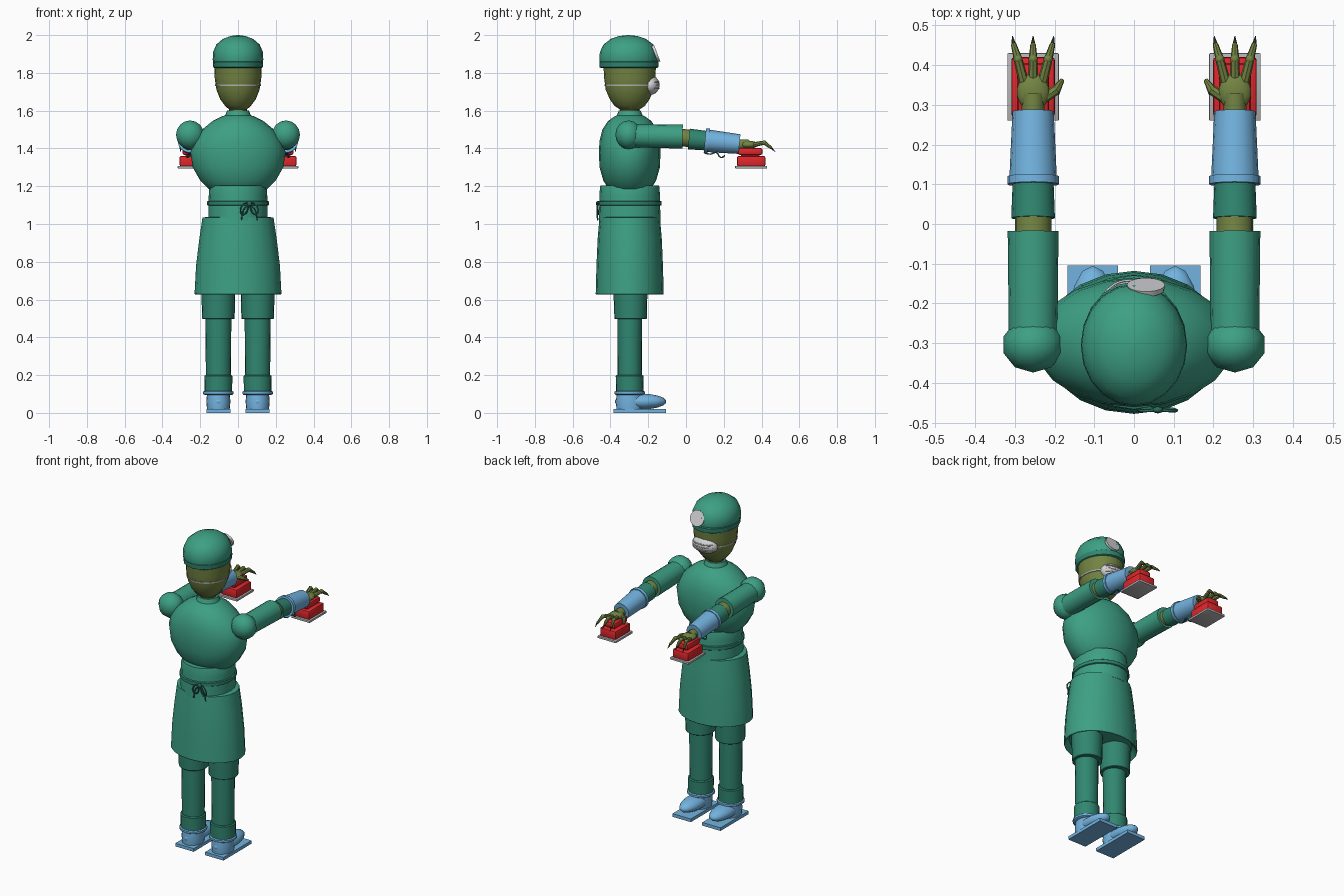
import bpy, bmesh, math
from mathutils import Vector, Matrix

if "Cube" in bpy.data.objects:
    bpy.data.objects.remove(bpy.data.objects["Cube"])


def mat(name, r, g, b):
    m = bpy.data.materials.new(name)
    m.diffuse_color = (r, g, b, 1)
    m.use_nodes = True
    m.node_tree.nodes["Principled BSDF"].inputs["Base Color"].default_value = m.diffuse_color
    return m


GOWN = mat("gown_green", 0.047, 0.35, 0.23)
SCRUB = mat("scrub_dark_green", 0.03, 0.24, 0.165)
TIE = mat("tie_deep_green", 0.02, 0.15, 0.105)
SKIN = mat("olive_skin", 0.17, 0.23, 0.055)
BLUE = mat("glove_blue", 0.17, 0.45, 0.74)
RED = mat("paddle_red", 0.75, 0.02, 0.025)
WHITE = mat("mask_white", 0.66, 0.66, 0.68)
STEEL = mat("steel_grey", 0.46, 0.46, 0.47)
CLAW = mat("claw_dark", 0.035, 0.04, 0.025)


def finish(name, bm, m, smooth=40):
    bmesh.ops.recalc_face_normals(bm, faces=bm.faces)
    me = bpy.data.meshes.new(name)
    bm.to_mesh(me)
    bm.free()
    me.materials.append(m)
    ob = bpy.data.objects.new(name, me)
    bpy.context.collection.objects.link(ob)
    if smooth:
        bpy.context.view_layer.objects.active = ob
        ob.select_set(True)
        bpy.ops.object.shade_smooth_by_angle(angle=math.radians(smooth))
        ob.select_set(False)
    return ob


def loft(name, rings, m, cx=0.0, n=20, xf=None):
    """Stack of elliptical rings (z, rx, ry, cy), capped at both ends."""
    bm = bmesh.new()
    loops = []
    for z, rx, ry, cy in rings:
        loops.append([bm.verts.new((cx + rx * math.cos(2 * math.pi * i / n),
                                    cy + ry * math.sin(2 * math.pi * i / n), z)) for i in range(n)])
    for a, b in zip(loops, loops[1:]):
        for i in range(n):
            bm.faces.new((a[i], a[(i + 1) % n], b[(i + 1) % n], b[i]))
    bm.faces.new(loops[0][::-1])
    bm.faces.new(loops[-1])
    if xf:
        bm.transform(xf)
    return finish(name, bm, m)


def tube(name, p0, p1, r0, r1, m, n=16):
    p0, p1 = Vector(p0), Vector(p1)
    d = p1 - p0
    xf = Matrix.Translation(p0) @ d.to_track_quat('Z', 'Y').to_matrix().to_4x4()
    return loft(name, [(0, r0, r0, 0), (d.length, r1, r1, 0)], m, n=n, xf=xf)


def ball(name, c, r, m, u=14, v=9):
    bm = bmesh.new()
    bmesh.ops.create_uvsphere(bm, u_segments=u, v_segments=v, radius=1)
    bm.transform(Matrix.Translation(c) @ Matrix.Diagonal((*r, 1)))
    return finish(name, bm, m, 60)


def box(name, lo, hi, m, bevel=0.0):
    lo, hi = Vector(lo), Vector(hi)
    bm = bmesh.new()
    bmesh.ops.create_cube(bm, size=1)
    bm.transform(Matrix.Translation((lo + hi) / 2) @ Matrix.Diagonal((*(hi - lo), 1)))
    if bevel:
        bmesh.ops.bevel(bm, geom=bm.edges[:], offset=bevel, segments=2, affect='EDGES', profile=0.5)
    return finish(name, bm, m, 30)


def cord(name, pts, r, m):
    cu = bpy.data.curves.new(name, 'CURVE')
    cu.dimensions = '3D'
    cu.bevel_depth = r
    cu.bevel_resolution = 1
    cu.resolution_u = 4
    sp = cu.splines.new('BEZIER')
    sp.bezier_points.add(len(pts) - 1)
    for bp, p in zip(sp.bezier_points, pts):
        bp.co = p
        bp.handle_left_type = bp.handle_right_type = 'AUTO'
    cu.materials.append(m)
    ob = bpy.data.objects.new(name, cu)
    bpy.context.collection.objects.link(ob)


Y = -0.298  # body axis

# Torso, waist and skirt of the gown
loft("gown_torso", [(1.16, .12, .08, Y), (1.19, .16, .115, Y), (1.23, .2, .14, Y), (1.30, .24, .16, Y),
                    (1.38, .252, .163, Y), (1.44, .235, .16, Y), (1.50, .19, .145, Y), (1.545, .135, .115, Y),
                    (1.57, .085, .08, Y), (1.575, .068, .068, Y), (1.60, .058, .058, Y)], GOWN)
loft("gown_waist", [(1.015, .157, .164, Y), (1.06, .157, .162, Y), (1.15, .155, .16, Y),
                    (1.19, .152, .158, Y), (1.205, .145, .155, Y)], GOWN)
loft("waist_band", [(1.097, .159, .165, Y), (1.1, .163, .169, Y), (1.12, .163, .169, Y),
                    (1.123, .159, .165, Y)], SCRUB)
loft("gown_skirt", [(0.66, .20, .15, Y), (0.627, .226, .177, Y), (0.63, .23, .18, Y), (0.78, .222, .176, Y),
                    (0.92, .205, .17, Y), (1.035, .188, .16, Y), (1.037, .15, .14, Y)], GOWN)

# Bow of the ties at the back
bx, by = 0.06, -0.468
ball("bow_knot", (bx, by, 1.108), (.014, .009, .014), TIE, 8, 6)
for s in (-1, 1):
    cord("bow_loop", [(bx, by, 1.11), (bx + s * .03, by - .002, 1.105), (bx + s * .045, by, 1.06),
                      (bx + s * .03, by + .003, 1.05), (bx, by, 1.105)], .004, TIE)
    cord("bow_tail", [(bx, by, 1.108), (bx + s * .03, by - .002, 1.075), (bx + s * .042, by, 1.02)], .004, TIE)

# Neck and head
loft("neck", [(1.57, .05, .055, Y), (1.61, .046, .05, Y), (1.66, .05, .055, Y)], SKIN)
loft("head", [(1.605, .045, .05, Y), (1.625, .068, .08, Y), (1.66, .094, .105, Y), (1.71, .114, .127, Y),
              (1.77, .123, .135, Y), (1.85, .126, .14, Y)], SKIN)

# Cap with its band
loft("cap_band", [(1.826, .126, .148, -.302), (1.83, .131, .155, -.302), (1.858, .133, .157, -.302),
                  (1.862, .128, .15, -.302)], SCRUB)
loft("cap_dome", [(1.85, .128, .15, -.305), (1.87, .134, .154, -.305), (1.91, .132, .151, -.305),
                  (1.95, .115, .132, -.305), (1.98, .08, .093, -.305), (1.995, .04, .048, -.305),
                  (2.0, .005, .006, -.305)], GOWN)

# Head mirror, face mask and its straps
tube("head_mirror", (.03, -.166, 1.9), (.03, -.153, 1.905), .046, .048, WHITE, 18)
ball("face_mask", (0, -.19, 1.735), (.084, .05, .052), WHITE)
loft("mask_strap", [(1.731, .121, .1335, Y), (1.739, .1215, .134, Y)], STEEL)
for dz in (-.018, 0, .018):
    cord("mask_pleat", [(-.07, -.168, 1.735 + dz), (-.04, -.147, 1.735 + dz), (0, -.142, 1.735 + dz),
                        (.04, -.147, 1.735 + dz), (.07, -.168, 1.735 + dz)], .003, WHITE)

for s, side in ((-1, "left"), (1, "right")):
    # Legs and shoes
    x = s * 0.104
    loft(side + "_thigh", [(.497, .083, .083, -.293), (.5, .086, .086, -.293), (.72, .092, .092, -.295)], SCRUB, x)
    loft(side + "_shin", [(.19, .066, .064, Y), (.51, .069, .066, Y)], SCRUB, x)
    loft(side + "_trouser_cuff", [(.105, .073, .072, Y), (.195, .074, .074, Y), (.2, .068, .068, Y)], SCRUB, x)
    loft(side + "_shoe_rim", [(.096, .074, .074, Y), (.1, .08, .08, Y), (.112, .08, .08, Y), (.116, .074, .074, Y)], BLUE, x)
    loft(side + "_shoe_ankle", [(.02, .06, .07, Y), (.06, .064, .074, Y), (.1, .06, .068, Y)], BLUE, x)
    ball(side + "_shoe", (x, -.24, .06), (.06, .137, .042), BLUE)
    box(side + "_sole", (x - .064, -.385, 0), (x + .064, -.105, .02), BLUE)

    # Arm, sleeve and glove
    x = s * 0.254
    ball(side + "_shoulder", (x, -.304, 1.472), (.078, .07, .076), GOWN, 10, 8)
    tube(side + "_sleeve", (x, -.3, 1.468), (x, -.018, 1.463), .061, .064, GOWN)
    tube(side + "_elbow", (x, -.05, 1.46), (x, .03, 1.452), .046, .046, SKIN)
    tube(side + "_undersleeve", (x, .015, 1.45), (x, .12, 1.44), .055, .051, SCRUB)
    tube(side + "_glove_rim", (x, .1, 1.442), (x, .12, 1.44), .065, .065, BLUE)
    tube(side + "_glove", (x, .11, 1.441), (x, .283, 1.423), .06, .052, BLUE)
    cord(side + "_glove_tie", [(x, .1, 1.375), (x + s * .01, .13, 1.37), (x, .16, 1.378),
                               (x + s * .015, .185, 1.352), (x, .205, 1.362)], .004, TIE)

    # Hand with three fingers and an inner thumb
    tube(side + "_wrist", (x, .26, 1.42), (x, .33, 1.42), .03, .028, SKIN, 10)
    ball(side + "_palm", (x, .332, 1.42), (.042, .048, .021), SKIN)
    for dx in (-1, 0, 1):
        a = (x + dx * .024, .36, 1.42)
        b = (x + dx * .038, .415, 1.431)
        c = (x + dx * .049, .452, 1.402)
        tip = (x + dx * .052, .473, 1.382)
        tube(side + "_finger_base", a, b, .013, .011, SKIN, 8)
        ball(side + "_knuckle", b, (.012, .012, .012), SKIN, 8, 6)
        tube(side + "_finger_end", b, c, .011, .007, SKIN, 8)
        tube(side + "_claw", c, tip, .006, .001, CLAW, 6)
    tube(side + "_thumb_base", (x - s * .025, .315, 1.417), (x - s * .058, .338, 1.412), .013, .013, SKIN, 8)
    tube(side + "_thumb_end", (x - s * .055, .333, 1.413), (x - s * .073, .362, 1.393), .013, .006, SKIN, 8)

    # Shock paddle
    box(side + "_paddle_plate", (x - .065, .26, 1.294), (x + .065, .43, 1.308), STEEL, .003)
    box(side + "_paddle_body", (x - .055, .27, 1.306), (x + .055, .42, 1.36), RED, .008)
    box(side + "_paddle_post", (x - .025, .29, 1.355), (x + .025, .39, 1.375), RED)
    box(side + "_paddle_grip", (x - .04, .275, 1.366), (x + .04, .405, 1.402), RED, .01)
